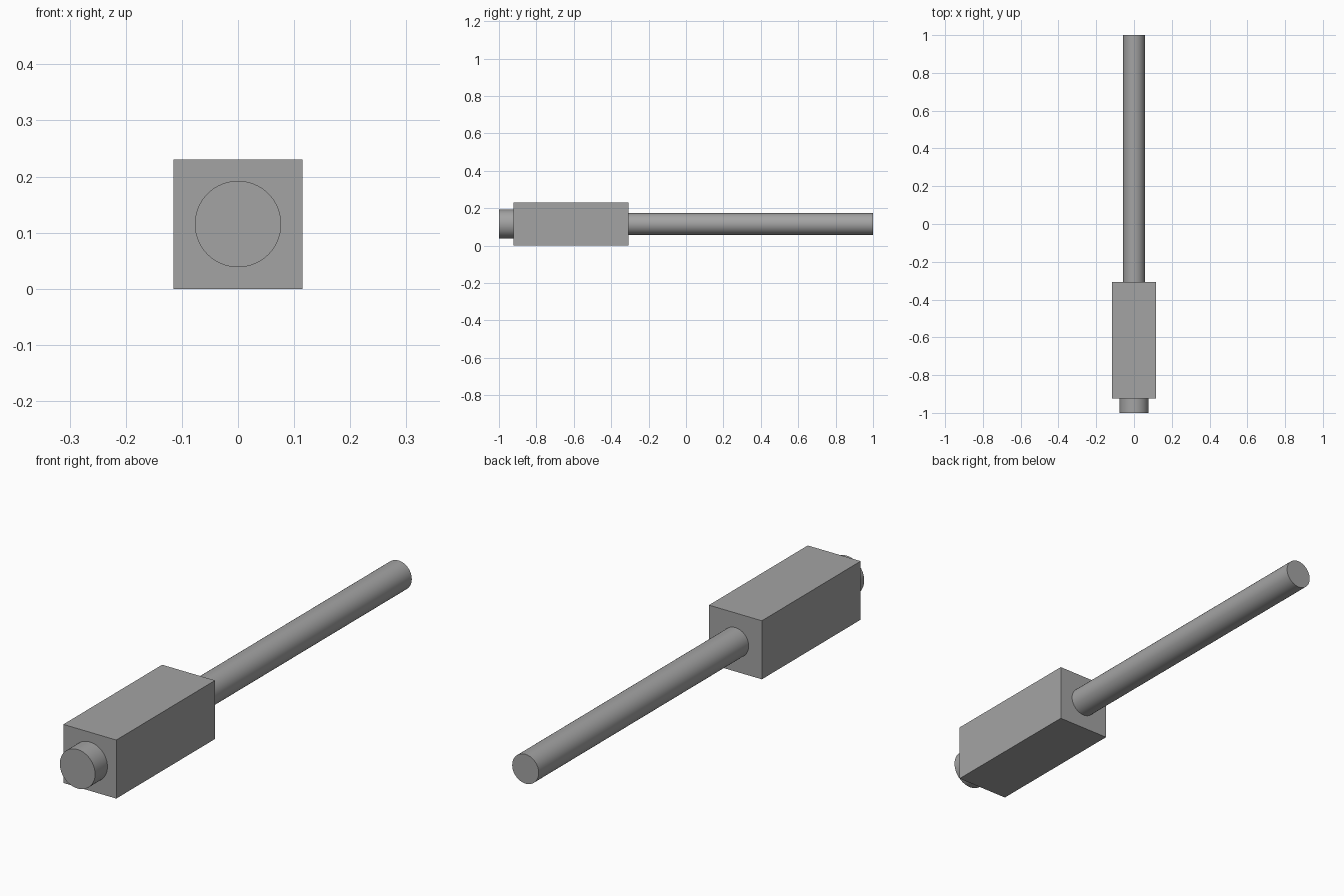
import bpy
import math

if "Cube" in bpy.data.objects:
    bpy.data.objects.remove(bpy.data.objects["Cube"])

U = 2 / 26          # base module: the model is 26 modules long
AXIS_Z = 1.5 * U    # height of the common centre line

dark_grey = bpy.data.materials.new("dark_grey")
dark_grey.diffuse_color = (0.37, 0.37, 0.37, 1)
dark_grey.use_nodes = True
dark_grey.node_tree.nodes["Principled BSDF"].inputs["Base Color"].default_value = dark_grey.diffuse_color


def finish(name):
    obj = bpy.context.object
    obj.name = obj.data.name = name
    obj.data.materials.append(dark_grey)
    return obj


def cylinder_y(name, radius, y0, y1):
    bpy.ops.mesh.primitive_cylinder_add(
        vertices=64, radius=radius, depth=y1 - y0,
        location=(0, (y0 + y1) / 2, AXIS_Z), rotation=(math.pi / 2, 0, 0))
    obj = finish(name)
    bpy.ops.object.shade_smooth_by_angle(angle=math.radians(30))
    return obj


front_y = -1 + U            # front face of the block
back_y = front_y + 8 * U    # back face of the block

# Square block
bpy.ops.mesh.primitive_cube_add(size=1, location=(0, (front_y + back_y) / 2, AXIS_Z))
block = finish("body_block")
block.scale = (3 * U, back_y - front_y, 3 * U)
bpy.ops.object.transform_apply(location=False, rotation=False, scale=True)

# Short round stub at the front and long rod at the back
cylinder_y("front_stub", U, -1, front_y)
cylinder_y("rear_rod", 0.75 * U, back_y, 1)
